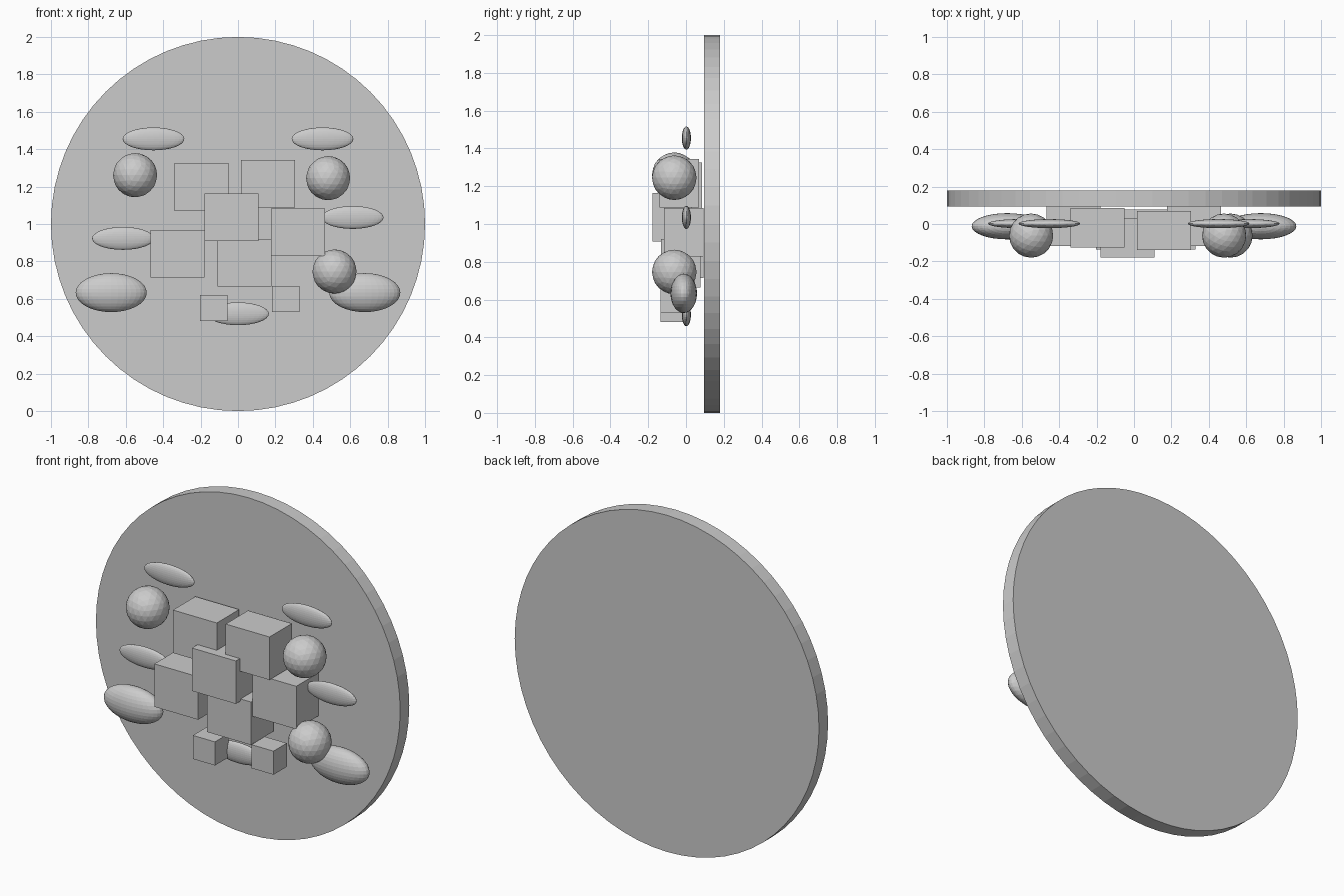
import bpy
from math import pi

if "Cube" in bpy.data.objects:
    bpy.data.objects.remove(bpy.data.objects["Cube"])


def finish(name, scale):
    ob = bpy.context.object
    ob.name = name
    ob.scale = scale
    bpy.ops.object.transform_apply(location=False, rotation=True, scale=True)
    return ob


def box(name, x0, z1, y0, size):
    # placed by left edge, top edge and front face
    w, d, h = size
    bpy.ops.mesh.primitive_cube_add(size=1, location=(x0 + w / 2, y0 + d / 2, z1 - h / 2))
    finish(name, size)


def ellipsoid(name, loc, radii):
    bpy.ops.mesh.primitive_uv_sphere_add(segments=32, ring_count=16, radius=1, location=loc)
    finish(name, radii)


# Round plate standing upright behind the food
bpy.ops.mesh.primitive_cylinder_add(vertices=64, radius=1, depth=0.085,
                                    location=(0, 0.137, 1), rotation=(pi / 2, 0, 0))
finish("plate", (1, 1, 1))

# Large chunks piled in the middle
BIG = (0.288, 0.21, 0.255)
for i, (x, z, y) in enumerate([(-0.34, 1.325, -0.125), (0.017, 1.343, -0.14),
                               (-0.468, 0.968, -0.117), (0.177, 1.084, -0.117),
                               (-0.178, 1.163, -0.178), (-0.11, 0.92, -0.133)]):
    box(f"large_chunk_{i + 1}", x, z, y, BIG)

# Small chunks at the bottom
for i, (x, z) in enumerate([(-0.202, 0.621), (0.183, 0.669)]):
    box(f"small_chunk_{i + 1}", x, z, -0.135, (0.145, 0.125, 0.14))

# Faceted round balls
for i, (x, z) in enumerate([(-0.55, 1.261), (0.482, 1.245), (0.516, 0.746)]):
    bpy.ops.mesh.primitive_ico_sphere_add(subdivisions=3, radius=0.118, location=(x, -0.062, z))
    finish(f"ball_{i + 1}", (1, 1, 1))

# Thin flat leaves
for i, (x, z) in enumerate([(-0.452, 1.455), (0.452, 1.455), (-0.615, 0.923),
                            (0.613, 1.035), (0, 0.52)]):
    ellipsoid(f"leaf_{i + 1}", (x, 0.002, z), (0.165, 0.024, 0.061))

# Mirrored plump ovals
for side, s in (("left", -1), ("right", 1)):
    ellipsoid(f"oval_{side}", (s * 0.678, -0.012, 0.633), (0.19, 0.07, 0.104))
